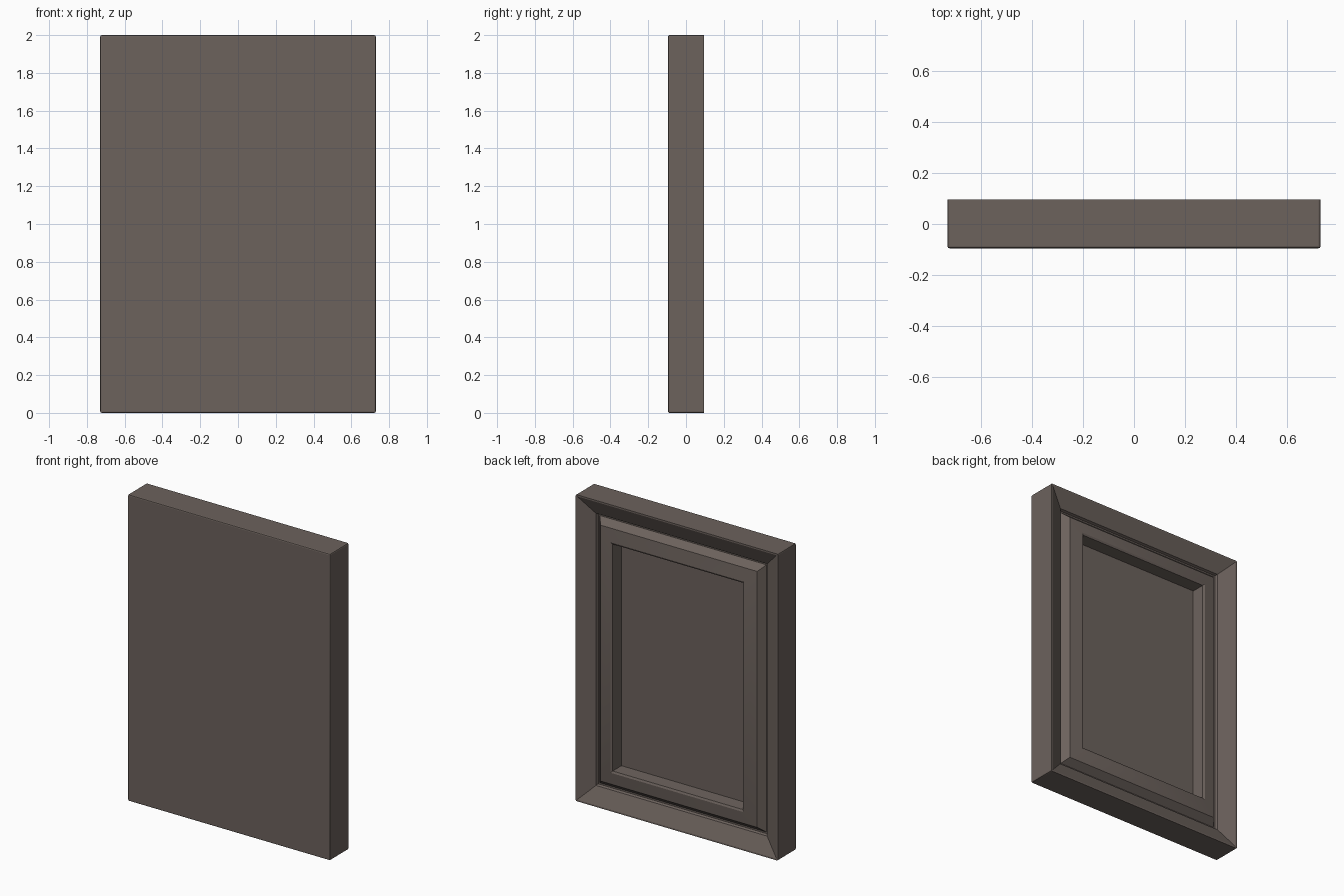
import bpy, bmesh

if "Cube" in bpy.data.objects:
    bpy.data.objects.remove(bpy.data.objects["Cube"])

HALF_W, HALF_H = 0.73, 1.0


def ring(bm, inset, y):
    """Mitred rectangular loop, inset from the outer edge, at depth y."""
    a, b = HALF_W - inset, HALF_H - inset
    return [bm.verts.new((sx * a, y, 1 + sz * b))
            for sx, sz in ((-1, -1), (1, -1), (1, 1), (-1, 1))]


# Moulding cross-section (inset, y): flat front, sloped rim, groove, inner moulding, panel
profile = [
    (0.000, -0.095),
    (0.000, 0.095),
    (0.010, 0.095),
    (0.112, 0.046),
    (0.118, 0.030),
    (0.128, 0.030),
    (0.165, 0.073),
    (0.248, 0.090),
    (0.260, 0.084),
    (0.264, 0.000),
]

# Framed panel: sweep the section around the rectangle and close both ends
bm = bmesh.new()
rings = [ring(bm, *p) for p in profile]
for r0, r1 in zip(rings, rings[1:]):
    for i in range(4):
        j = (i + 1) % 4
        bm.faces.new((r0[i], r0[j], r1[j], r1[i]))
bm.faces.new(rings[0])
bm.faces.new(rings[-1])
bmesh.ops.recalc_face_normals(bm, faces=bm.faces)

# Slightly rounded outer edges
outer = set(rings[0] + rings[1])
edges = [e for e in bm.edges
         if all(v in outer for v in e.verts) and
         not all(v in rings[1] for v in e.verts)]
bmesh.ops.bevel(bm, geom=edges, offset=0.008, segments=2, profile=0.5,
                affect='EDGES', clamp_overlap=True)

mesh = bpy.data.meshes.new("framed_panel")
bm.to_mesh(mesh)
bm.free()
panel = bpy.data.objects.new("framed_panel", mesh)
bpy.context.collection.objects.link(panel)

# Warm grey-brown finish
mat = bpy.data.materials.new("brown_finish")
mat.diffuse_color = (0.15, 0.122, 0.108, 1)
mat.use_nodes = True
mat.node_tree.nodes["Principled BSDF"].inputs["Base Color"].default_value = mat.diffuse_color
mesh.materials.append(mat)

bpy.context.view_layer.objects.active = panel
panel.select_set(True)
bpy.ops.object.shade_smooth_by_angle(angle=0.35)
